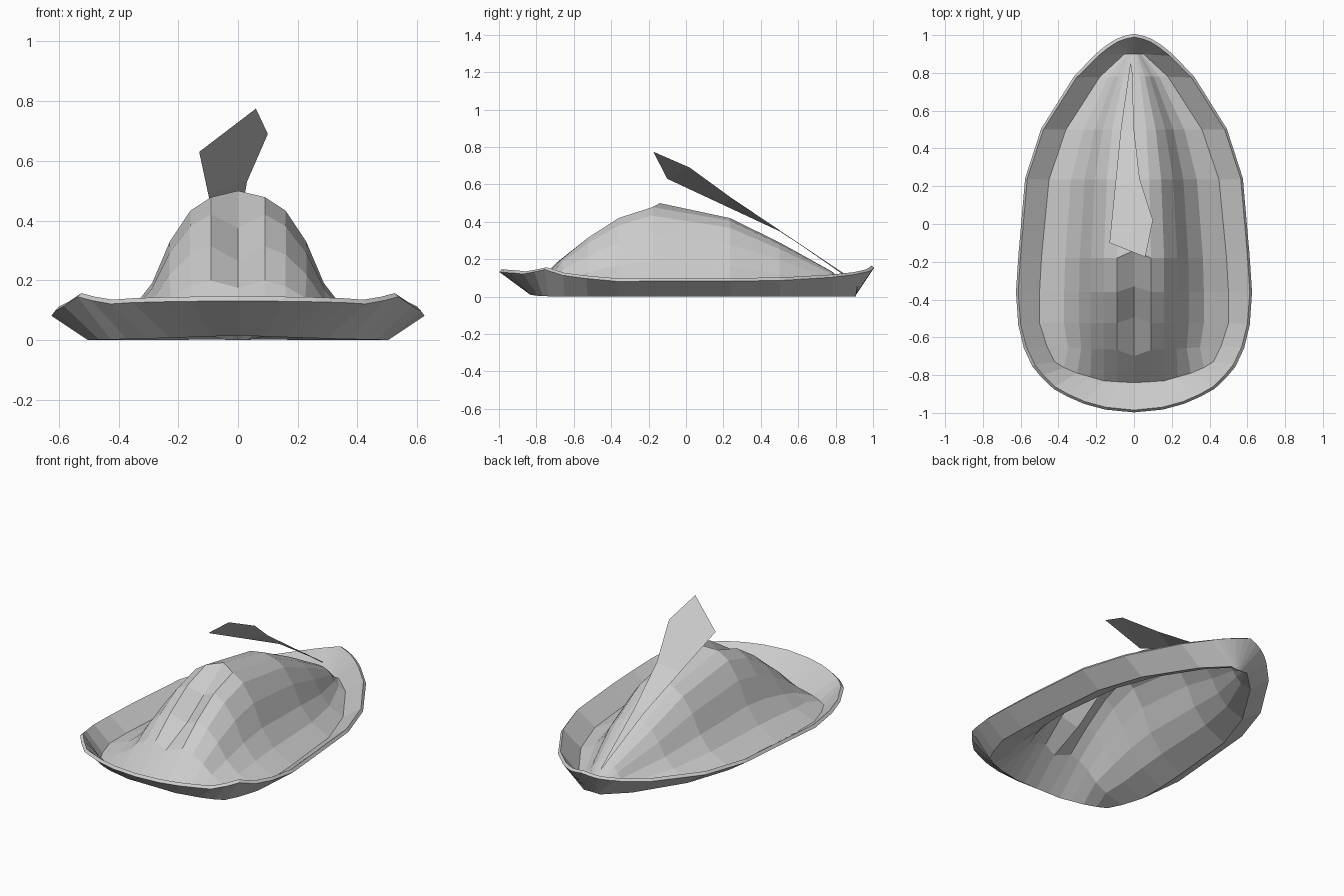
import bpy, bmesh

if "Cube" in bpy.data.objects:
    bpy.data.objects.remove(bpy.data.objects["Cube"])

# cross-section of the crown: x position and height fraction, centre to base
XS = [0, .09, .16, .23, .29, .37, .5]
HS = [1, .965, .87, .65, .36, .15, 0]
BASE = .02
# crown stations front to back: y, height, base half width, groove shift (y, z)
ROWS = [(-.67, .205, .46, -.03, -.03),
        (-.525, .325, .50, .03, -.06),
        (-.36, .435, .50, .03, -.06),
        (-.18, .495, .49, .04, .005),
        (.235, .42, .45, 0, 0),
        (.5, .29, .36, 0, 0),
        (.78, .135, .18, 0, 0)]
FRONT = [(0, -.84), (.09, -.835), (.16, -.83), (.23, -.81),
         (.30, -.79), (.37, -.76), (.42, -.73)]

bm = bmesh.new()
grid = []

# crown, right half: front base edge, stations, back base edge
grid.append([bm.verts.new((x, y, .035 - .035 * x)) for x, y in FRONT])
for y, h, w, gy, gz in ROWS:
    row = []
    for j, (x, f) in enumerate(zip(XS, HS)):
        s = w / .5 if y > 0 else 1 + (w / .5 - 1) * (j / 6) ** 2
        z = BASE + (h - BASE) * f
        if j == 0:
            y0, z = y + gy, z + gz
        else:
            y0 = y + (.02 * (j / 6) if y < -.6 else 0)
        row.append(bm.verts.new((x * s, y0, z)))
    grid.append(row)
grid.append([bm.verts.new((.05 * j / 6, .9, BASE)) for j in range(7)])
for a, b in zip(grid, grid[1:]):
    for j in range(6):
        bm.faces.new((a[j], a[j + 1], b[j + 1], b[j]))

# upturned brim: one rim point for every base point, front to back
loop = grid[0] + [r[6] for r in grid[1:-1]] + grid[-1][::-1]
RIM = [(0, -.985, .147), (.15, -.97, .145), (.26, -.94, .143),
       (.35, -.90, .14), (.42, -.86, .135), (.48, -.80, .145),
       (.525, -.745, .157), (.57, -.65, .127), (.60, -.53, .112),
       (.613, -.36, .097), (.60, -.16, .1), (.565, .24, .1),
       (.48, .5, .102), (.305, .775, .118), (.19, .89, .13),
       (.165, .91, .134), (.14, .93, .138), (.115, .947, .142),
       (.085, .965, .147), (.045, .98, .156), (0, .99, .166)]
rim = [bm.verts.new(p) for p in RIM]
for i in range(len(rim) - 1):
    bm.faces.new((loop[i], rim[i], rim[i + 1], loop[i + 1]))
me = bpy.data.meshes.new("hat")
bm.to_mesh(me)
bm.free()
hat = bpy.data.objects.new("hat", me)
bpy.context.collection.objects.link(hat)
mirror = hat.modifiers.new("Mirror", 'MIRROR')
mirror.use_clip = True
shell = hat.modifiers.new("Thickness", 'SOLIDIFY')
shell.thickness = .02
shell.offset = -1

# feather: a thin folded strip, left and right edges from tip to end
LEFT = [(-.02, .85, .12), (-.07, .5, .35), (-.10, .2, .49), (-.13, -.1, .63)]
RIGHT = [(-.01, .83, .125), (0, .5, .355), (.03, .24, .53), (.1, .02, .69)]
fm = bmesh.new()
lv = [fm.verts.new(p) for p in LEFT]
rv = [fm.verts.new(p) for p in RIGHT]
for i in range(3):
    fm.faces.new((lv[i], lv[i + 1], rv[i + 1], rv[i]))
fm.faces.new((lv[3], fm.verts.new((.06, -.175, .775)), rv[3]))
me = bpy.data.meshes.new("feather")
fm.to_mesh(me)
fm.free()
bpy.context.collection.objects.link(bpy.data.objects.new("feather", me))
